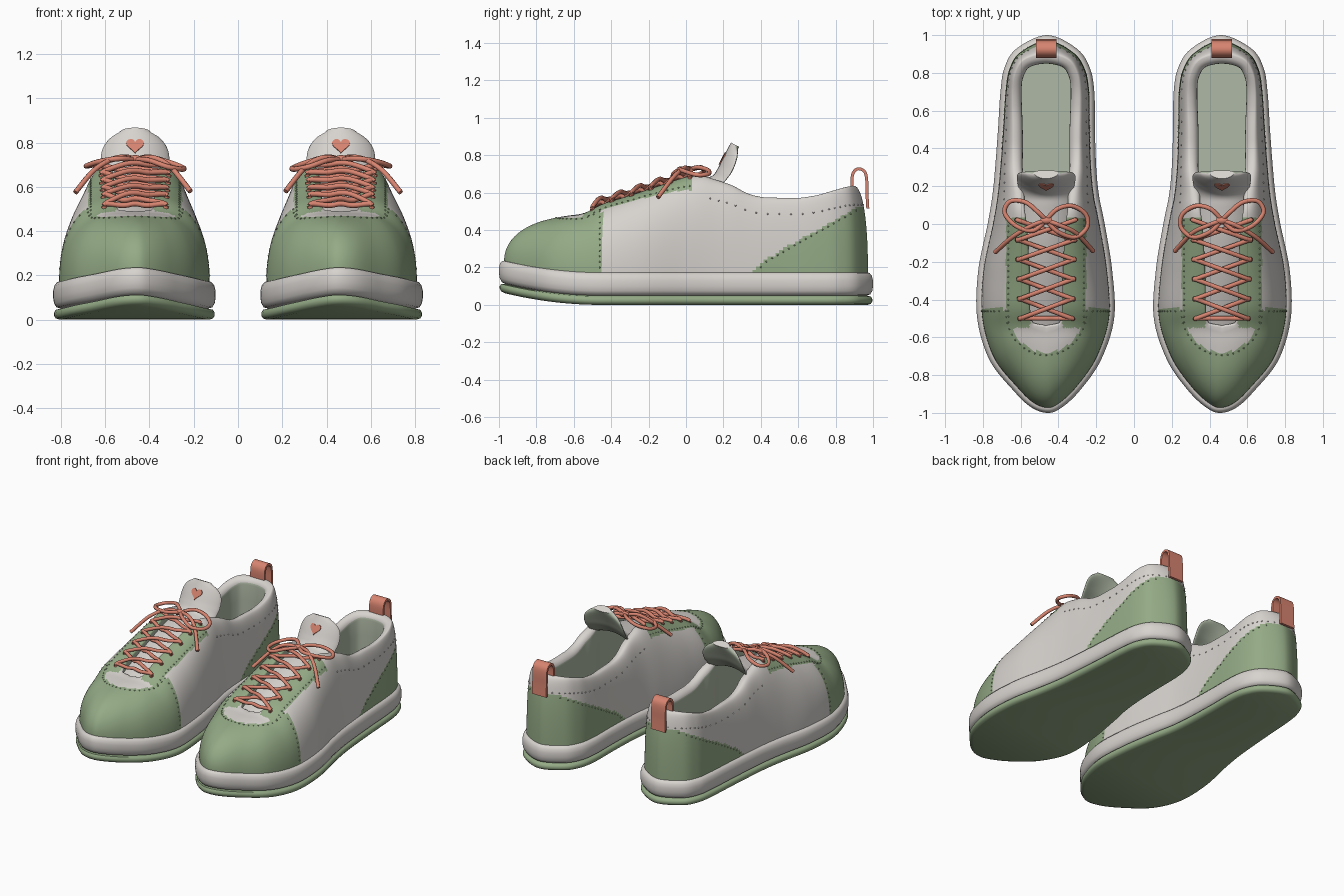
import bpy, bmesh, math
from mathutils import Vector
from mathutils.bvhtree import BVHTree

if "Cube" in bpy.data.objects:
    bpy.data.objects.remove(bpy.data.objects["Cube"], do_unlink=True)

CX = 0.465   # centre line of the shoe on +x; every part is mirrored to -x


def material(name, rgb):
    m = bpy.data.materials.new(name)
    m.use_nodes = True
    m.diffuse_color = (*rgb, 1)
    m.node_tree.nodes["Principled BSDF"].inputs["Base Color"].default_value = (*rgb, 1)
    return m


WHITE = material("off white leather", (0.68, 0.65, 0.62))
GREEN = material("sage green", (0.30, 0.41, 0.24))
CORAL = material("coral", (0.68, 0.23, 0.16))
LINING = material("pale green lining", (0.43, 0.49, 0.38))


# ---- helpers ----
def hermite(a, b, c, d, t):
    return 0.5 * (2 * b + (c - a) * t + (2 * a - 5 * b + 4 * c - d) * t * t
                  + (3 * b - a - 3 * c + d) * t ** 3)


def smooth_path(pts, n, closed=False):
    pts = [Vector(p) for p in pts]
    k = len(pts)
    at = (lambda i: pts[i % k]) if closed else (lambda i: pts[max(0, min(k - 1, i))])
    out = [hermite(at(i - 1), at(i), at(i + 1), at(i + 2), j / n)
           for i in range(k if closed else k - 1) for j in range(n)]
    return out if closed else out + [pts[-1]]


def table(rows, v):
    """Smoothstep-free linear lookup."""
    if v <= rows[0][0]:
        return rows[0][1]
    for (a, p), (b, q) in zip(rows, rows[1:]):
        if v <= b:
            return p + (q - p) * (v - a) / (b - a)
    return rows[-1][1]


def soft(rows, v, r=0.03):
    """Lookup rounded over a small window."""
    return sum(table(rows, v + r * k / 2) for k in range(-2, 3)) / 5


def finish(name, bm, mats):
    bmesh.ops.recalc_face_normals(bm, faces=bm.faces)
    me = bpy.data.meshes.new(name)
    bm.to_mesh(me)
    bm.free()
    for m in mats:
        me.materials.append(m)
    for p in me.polygons:
        p.use_smooth = True
    me.set_sharp_from_angle(angle=math.radians(50))
    ob = bpy.data.objects.new(name, me)
    bpy.context.scene.collection.objects.link(ob)
    mod = ob.modifiers.new("pair", "MIRROR")
    mod.use_mirror_merge = False
    return ob


def loft(name, rings, mats, rule=None, bm=None):
    """Skin closed rings and close both ends with strips across."""
    own = bm is None
    bm = bm or bmesh.new()
    vs = [[bm.verts.new(p) for p in r] for r in rings]
    n = len(rings[0])
    for k in range(len(vs) - 1):
        for i in range(n):
            j = (i + 1) % n
            f = bm.faces.new((vs[k][i], vs[k][j], vs[k + 1][j], vs[k + 1][i]))
            f.material_index = rule(f.calc_center_median(), k, i) if rule else 0
    for r, k in ((vs[0], 0), (vs[-1], len(vs) - 1)):
        for i in range(n // 2):
            quad = list(dict.fromkeys((r[i], r[i + 1], r[n - i - 1], r[-i % n])))
            f = bm.faces.new(quad)
            f.material_index = rule(f.calc_center_median(), k, i) if rule else 0
    return finish(name, bm, mats) if own else None


def tube(bm, pts, r, n=5, sides=8):
    path = smooth_path(pts, n)
    rings = []
    for i, p in enumerate(path):
        t = (path[min(i + 1, len(path) - 1)] - path[max(i - 1, 0)]).normalized()
        u = t.cross(Vector((0, 0, 1))).normalized()
        w = u.cross(t)
        rings.append([p + r * (u * math.cos(a) + w * math.sin(a))
                      for a in (math.tau * s / sides for s in range(sides))])
    loft("", rings, [], bm=bm)


def inset(loop, d):
    n = len(loop)
    out = []
    for i, p in enumerate(loop):
        t = (loop[(i + 1) % n] - loop[i - 1]).normalized()
        out.append(p + Vector((-t.y, t.x, 0)) * (d(p) if callable(d) else d))
    return out


# ---- footprint and opening: y, inner x, outer x, opening y, opening half width ----
ROWS = [(-.97, .38, .545, -.545, .02), (-.88, .285, .64, -.54, .05),
        (-.72, .175, .765, -.525, .08), (-.5, .105, .83, -.46, .095),
        (-.25, .115, .825, -.24, .10), (0, .155, .775, 0, .115),
        (.15, .185, .75, .14, .14), (.3, .2, .735, .3, .165),
        (.5, .207, .72, .5, .17), (.7, .21, .707, .7, .175),
        (.83, .235, .685, .8, .16), (.93, .305, .62, .87, .11)]
foot = ([(.455, -1, 0)] + [(r[2], r[0], 0) for r in ROWS] + [(.46, 1, 0)]
        + [(r[1], r[0], 0) for r in reversed(ROWS)])
hole = ([(CX, -.55, 0)] + [(CX + r[4], r[3], 0) for r in ROWS] + [(CX, .895, 0)]
        + [(CX - r[4], r[3], 0) for r in reversed(ROWS)])
FOOT, HOLE = smooth_path(foot, 10, True), smooth_path(hole, 10, True)
RIDGE = [(-1, .47), (-.7, .475), (-.55, .485), (-.45, .54), (-.3, .585), (-.15, .635),
         (0, .685), (.08, .695), (.15, .672), (.25, .64), (.32, .597), (.4, .575),
         (.6, .57), (.7, .585), (.8, .615), (.88, .637), (1, .635)]
HEEL = [(.36, .17), (.42, .24), (.6, .345), (.8, .455), (.92, .525), (1, .53)]


def spring(y):
    return .07 * (max(0, -.45 - y) / .55) ** 2


def sole(name, profile, mat):
    rings = [[Vector((p.x, p.y, z + spring(p.y))) for p in inset(FOOT, d)] for d, z in profile]
    loft(name, rings, [mat])


sole("outsole", [(.03, 0), (.012, .006), (.004, .018), (.004, .032), (.012, .045), (.035, .05)], GREEN)
sole("midsole", [(.035, .05), (.015, .056), (.004, .075), (0, .1), (0, .13),
                 (.006, .155), (.018, .17), (.035, .175)], WHITE)

# ---- upper: walls, padded collar roll, lining ----
STEPS, POWER = 40, 2 / 2.3
base = inset(FOOT, .027)
rings = []
for k in range(STEPS + 1):
    ang = math.pi / 2 * k / STEPS
    a, g = 1 - max(0, math.cos(ang)) ** POWER, math.sin(ang) ** POWER
    ring = []
    for b, r in zip(base, HOLE):
        p, z0 = b.lerp(r, a), .16 + spring(b.y)
        ring.append(Vector((p.x, p.y, z0 + (soft(RIDGE, p.y) - z0) * g)))
    rings.append(ring)
top = rings[-1]


def pad(p):
    s = max(0, min(1, (p.y - .05) / .2))
    return .012 + .034 * s * s * (3 - 2 * s)


for k in range(1, 6):
    ang = math.pi / 2 * k / 5
    ring = inset(top, lambda p: pad(p) * math.sin(ang))
    rings.append([q - Vector((0, 0, pad(p) * (1 - math.cos(ang)))) for p, q in zip(top, ring)])
lip = rings[-1]
for s in (.3, .7, 1):
    rings.append([Vector((p.x, p.y, p.z + (.22 - p.z) * s)) for p in lip])


def upper_colour(p, k, i):
    dx, y = abs(p.x - CX), p.y
    if k >= STEPS + 4:
        return 2
    cap = y < -.45 and (dx / .2) ** 2 + ((y + .46) / .22) ** 2 > 1
    stay = -.55 < y < .03 and .085 < dx < .212
    heel = y > .36 and p.z < table(HEEL, y)
    return 1 if cap or stay or heel else 0


upper = loft("upper", rings, [WHITE, GREEN, LINING], upper_colour)
me = upper.data
TREE = BVHTree.FromPolygons([v.co for v in me.vertices], [p.vertices[:] for p in me.polygons])


def hit(start, direction):
    return TREE.ray_cast(Vector(start), Vector(direction))[0]


# ---- tongue ----
spine = smooth_path([(0, -.56, .465), (0, -.3, .568), (0, -.08, .64), (0, .08, .675), (0, .14, .69),
                     (0, .17, .73), (0, .2, .79), (0, .24, .868)], 6)
rings, HALF = [], 16
for i, c in enumerate(spine):
    s = i / (len(spine) - 1)
    t = (spine[min(i + 1, len(spine) - 1)] - spine[max(i - 1, 0)]).normalized()
    back = Vector((0, t.z, -t.y))
    tip = max(0, (c.z - .75) / .118)
    w = (.11 + .045 * min(1, s * 1.4)) * max(.12, 1 - min(1, tip) ** 2.6) ** (1 / 2.4)
    thick = .018 + .032 * min(1, s * 1.3)
    ring = []
    for j in range(2 * HALF):
        ang = math.pi * j / HALF
        k = math.cos(ang)
        depth = .045 * (k * w / .15) ** 2 + thick * (.5 - .5 * math.sin(ang))
        ring.append(Vector((CX + k * w, c.y, c.z)) + back * depth)
    rings.append(ring)
loft("tongue", rings, [WHITE, LINING], lambda p, k, i: int(i >= HALF))

# ---- heart patch on the tongue ----
bm = bmesh.new()
outline = []
for i in range(32):
    a = math.tau * i / 32
    hx = .04 * math.sin(a) ** 3
    hz = .0025 * (13 * math.cos(a) - 5 * math.cos(2 * a) - 2 * math.cos(3 * a) - math.cos(4 * a))
    outline.append(bm.verts.new((CX + hx, .194 + hz * .46 + 3 * hx * hx, .79 + hz * .9)))
face = bm.faces.new(outline)
ext = bmesh.ops.extrude_face_region(bm, geom=[face])
bmesh.ops.translate(bm, verts=[v for v in ext["geom"] if isinstance(v, bmesh.types.BMVert)],
                    vec=(0, .008, -.004))
finish("heart_patch", bm, [CORAL])

# ---- laces ----
R = .012
rows = [-.5 + .104 * i for i in range(6)]


def eyelet(side, i):
    x = CX + side * (.135 + .003 * i)
    return hit((x, rows[i], 2), (0, 0, -1)) + Vector((0, 0, .006))


bm = bmesh.new()


def cross(a, b, lift):
    m = (a + b) / 2
    m.z = soft(RIDGE, m.y) + lift
    q = [a.lerp(m, .6), m, b.lerp(m, .6)]
    q[0].z = q[2].z = m.z - .008
    tube(bm, [a - Vector((0, 0, .02)), a + Vector((0, 0, .008)), *q,
              b + Vector((0, 0, .008)), b - Vector((0, 0, .02))], R)


cross(eyelet(-1, 0), eyelet(1, 0), .012)
for i in range(5):
    for side in (-1, 1):
        cross(eyelet(side, i), eyelet(-side, i + 1), .022 + .012 * side)
finish("laces", bm, [CORAL])

# ---- bow: two loops, two tails and a knot ----
bm = bmesh.new()
for pts in ([(0, .02, .722), (.07, -.035, .728), (.16, -.01, .715), (.22, .06, .695), (.19, .12, .70),
             (.11, .115, .722), (.04, .06, .735), (0, .02, .722)],
            [(0, .02, .722), (-.06, .08, .735), (-.14, .095, .715), (-.21, .05, .69), (-.215, -.02, .68),
             (-.15, -.07, .69), (-.06, -.04, .72), (0, .02, .722)],
            [(0, .02, .722), (.08, -.01, .732), (.18, -.07, .68), (.27, -.15, .575)],
            [(0, .02, .722), (-.08, -.01, .732), (-.16, -.05, .69), (-.25, -.145, .58)]):
    tube(bm, [(CX + x, y, z) for x, y, z in pts], R, 7)
tube(bm, [(CX - .025, .02, .718), (CX, .018, .724), (CX + .025, .02, .718)], .02)
finish("bow", bm, [CORAL])

# ---- heel pull tab ----
path = smooth_path([(0, .888, .6), (0, .888, .68), (0, .9, .715), (0, .925, .728), (0, .955, .712),
                    (0, .966, .67), (0, .968, .59), (0, .972, .515)], 4)
rings = []
for i, c in enumerate(path):
    t = path[min(i + 1, len(path) - 1)] - path[max(i - 1, 0)]
    n = Vector((0, -t.z, t.y)).normalized() * .008
    rings.append([c + Vector((CX + s * .055, 0, 0)) + n * e for s, e in ((-1, -1), (1, -1), (1, 1), (-1, 1))])
loft("pull_tab", rings, [CORAL])

# ---- stitching along the seams ----
def stitches(name, points, mat):
    bm = bmesh.new()
    for p in points:
        if p:
            before = len(bm.verts)
            bmesh.ops.create_icosphere(bm, subdivisions=1, radius=.005)
            bm.verts.ensure_lookup_table()
            bmesh.ops.translate(bm, verts=bm.verts[before:], vec=p)
    finish(name, bm, [mat])


down = (0, 0, -1)
seam = [hit((CX + .215 * math.cos(a), -.46 + .235 * math.sin(a), 2), down)
        for a in (math.pi + math.pi * i / 22 for i in range(23))]
for s in (-1, 1):
    seam += [hit((CX + s * .2, -.52 + .03 * i, 2), down) for i in range(19)]
    seam += [hit((CX + s, -.462, .2 + .03 * i), (-s, 0, 0)) for i in range(10)]
    seam += [hit((CX + s, .4 + .03 * i, table(HEEL, .4 + .03 * i) - .015), (-s, 0, 0)) for i in range(18)]
stitches("panel_stitches", seam, GREEN)
stitches("collar_stitches", [p for p in [me.vertices[22 * len(FOOT) + i].co.copy()
                                         for i in range(0, len(FOOT), 3)] if p.y > .1], WHITE)
